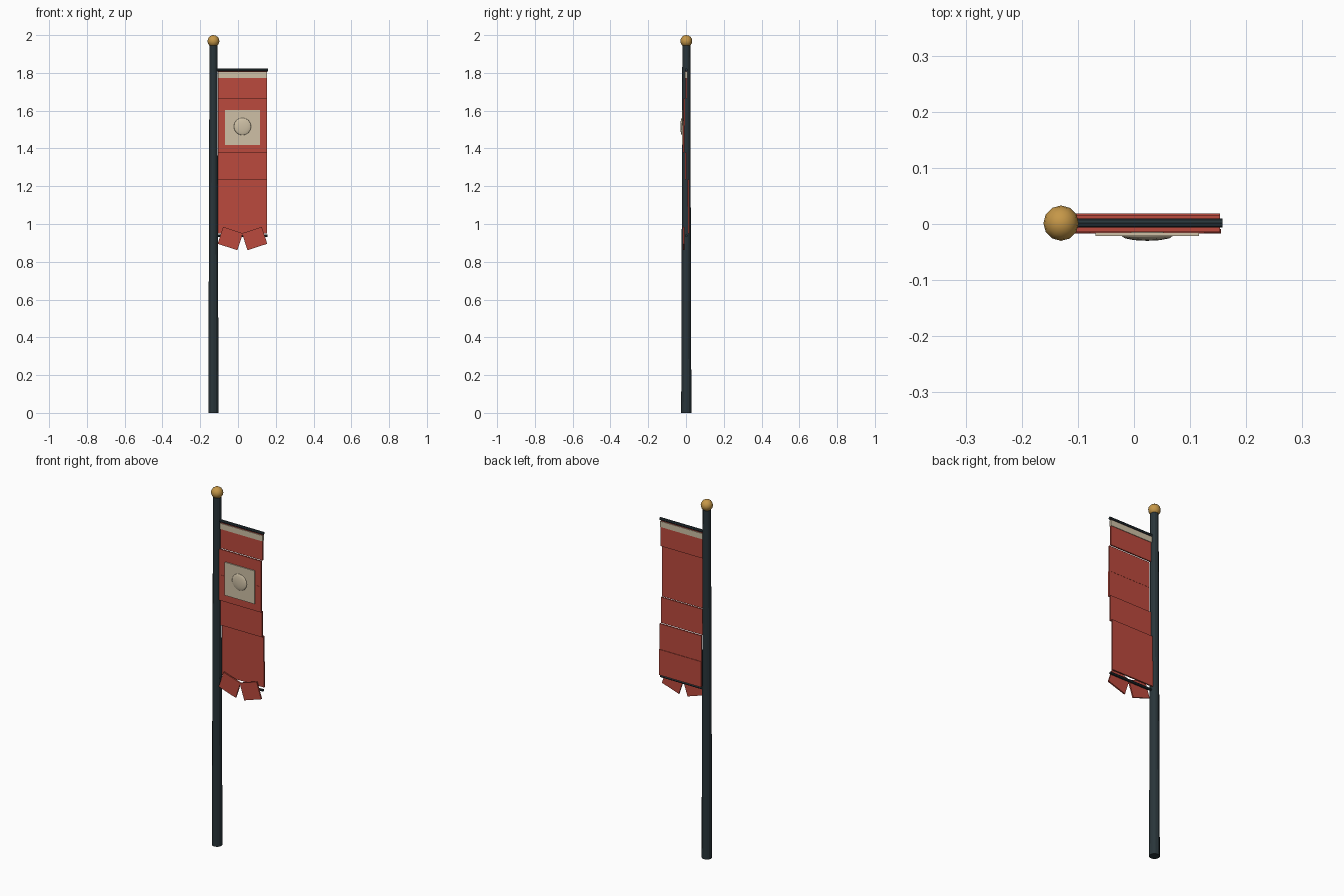
import bpy
import math

cube = bpy.data.objects.get("Cube")
if cube:
    bpy.data.objects.remove(cube, do_unlink=True)


def material(name, r, g, b):
    m = bpy.data.materials.new(name)
    m.use_nodes = True
    m.diffuse_color = (r, g, b, 1)
    m.node_tree.nodes["Principled BSDF"].inputs["Base Color"].default_value = (r, g, b, 1)
    return m


iron = material("dark iron", 0.022, 0.035, 0.042)
red = material("red cloth", 0.50, 0.068, 0.047)
cream = material("cream cloth", 0.62, 0.53, 0.38)
brass = material("brass", 0.56, 0.31, 0.065)

Y = 0.0015        # depth of the pole axis
POLE_X = -0.13
MID_X = 0.0235    # middle of the cloth


def finish(name, mat, smooth=False):
    ob = bpy.context.object
    ob.name = name
    ob.data.materials.append(mat)
    if smooth:
        bpy.ops.object.shade_smooth_by_angle(angle=math.radians(60))
    return ob


def box(name, mat, loc, size, tilt=0):
    bpy.ops.mesh.primitive_cube_add(size=1, location=loc, rotation=(0, tilt, 0))
    bpy.context.object.scale = size
    return finish(name, mat)


def ball(name, mat, loc, size):
    bpy.ops.mesh.primitive_uv_sphere_add(segments=12, ring_count=8, radius=1, location=loc)
    bpy.context.object.scale = size
    return finish(name, mat, True)


def bar(name, z, x0, x1, radius):
    bpy.ops.mesh.primitive_cylinder_add(
        vertices=8, radius=radius, depth=x1 - x0,
        location=((x0 + x1) / 2, Y, z), rotation=(0, math.pi / 2, 0))
    return finish(name, iron)


# Tapered pole with a ball on top
bpy.ops.mesh.primitive_cone_add(vertices=12, radius1=0.027, radius2=0.021,
                                depth=1.945, location=(POLE_X, Y, 0.9725))
finish("pole", iron)
ball("finial", brass, (POLE_X, Y, 1.9685), (0.0315, 0.0315, 0.0315))

# Rods holding the cloth
bar("top_rod", 1.816, POLE_X, 0.158, 0.008)
bar("bottom_rod", 0.938, POLE_X, 0.155, 0.007)

# Cloth panels rippling in depth
TOP, STEP = 1.808, 0.143
for i in range(6):
    box(f"cloth_panel_{i + 1}", red,
        (MID_X, Y - 0.014 * math.sin(i), TOP - STEP * (i + 0.5)),
        (0.259, 0.008, STEP))

# Pale hem under the top rod
box("hem", cream, (MID_X, Y, 1.789), (0.261, 0.014, 0.032))

# Square patch with a domed boss
box("patch", cream, (MID_X, -0.018, 1.511), (0.184, 0.006, 0.185))
ball("boss", cream, (MID_X, -0.021, 1.516), (0.046, 0.009, 0.046))

# Two flared tails
for side, label in ((-1, "right"), (1, "left")):
    box(f"{label}_tail", red, (MID_X + side * 0.0645, Y - 0.014, 0.923),
        (0.11, 0.008, 0.094), -side * math.radians(18))
